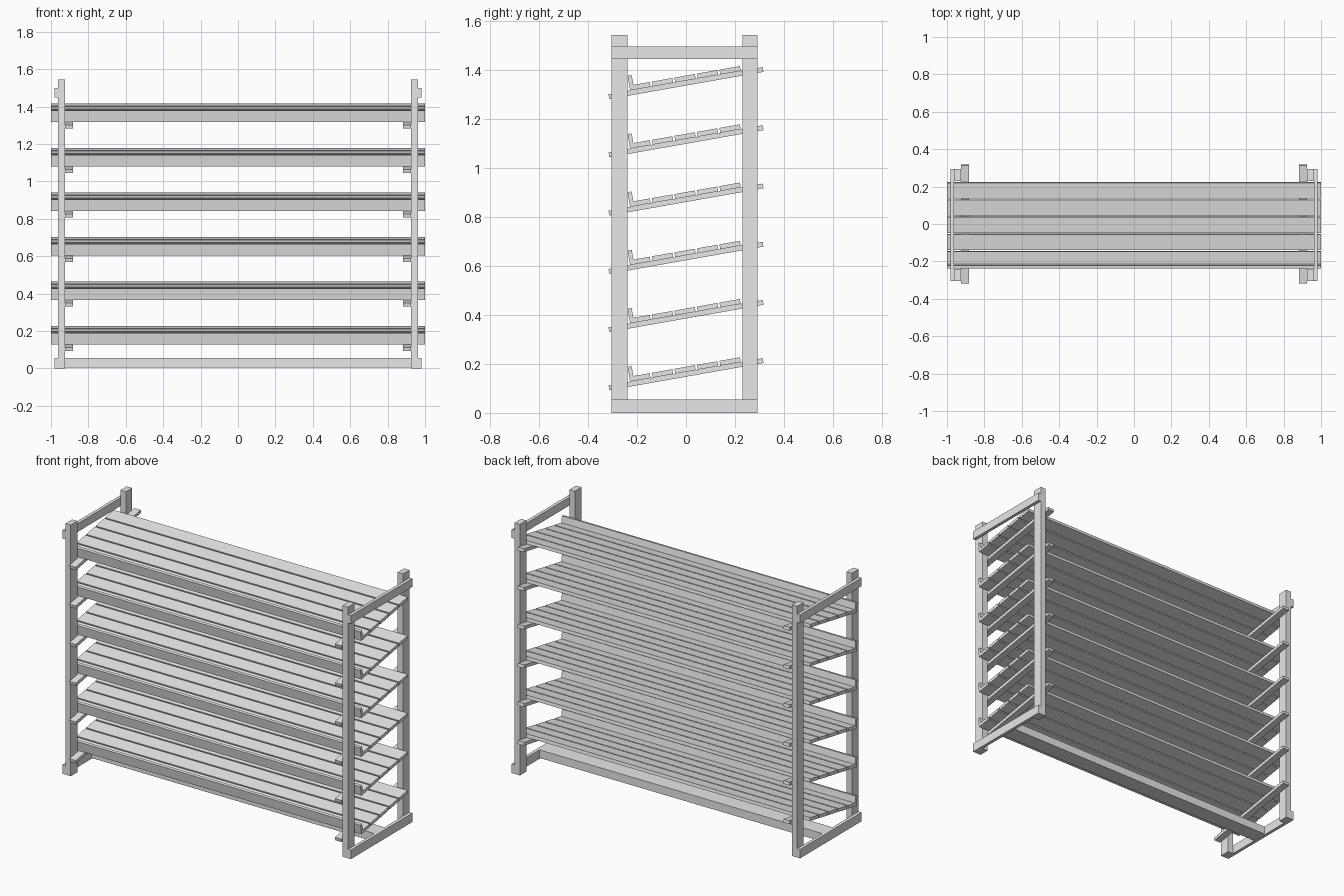
import bpy
from math import radians
from mathutils import Matrix, Vector

cube = bpy.data.objects.get("Cube")
if cube:
    bpy.data.objects.remove(cube, do_unlink=True)

# Single grey for the whole rack
grey = bpy.data.materials.new("plain_grey")
grey.use_nodes = True
grey.diffuse_color = (0.8, 0.8, 0.8, 1)
grey.node_tree.nodes["Principled BSDF"].inputs["Base Color"].default_value = (0.8, 0.8, 0.8, 1)


def box(name, x, y, z, frame=Matrix()):
    """Box spanning three (min, max) ranges, placed in a local frame."""
    spans = (x, y, z)
    bpy.ops.mesh.primitive_cube_add(size=1)
    ob = bpy.context.object
    ob.name = name
    ob.data.materials.append(grey)
    size = Matrix.Diagonal([hi - lo for lo, hi in spans] + [1])
    middle = Vector([(lo + hi) / 2 for lo, hi in spans])
    ob.data.transform(Matrix.Translation(middle) @ size)
    ob.matrix_world = frame
    return ob


def sided(side, inner, outer):
    return tuple(sorted((side * inner, side * outer)))


# End frames: two posts joined by outer rails
for side, label in ((1, "left"), (-1, "right")):
    post_x = sided(side, 0.925, 0.962)
    rail_x = sided(side, 0.962, 0.982)
    box(f"{label}_front_post", post_x, (-0.305, -0.24), (0, 1.545))
    box(f"{label}_back_post", post_x, (0.23, 0.293), (0, 1.545))
    box(f"{label}_bottom_rail", rail_x, (-0.305, 0.293), (0, 0.055))
    box(f"{label}_top_rail", rail_x, (-0.305, 0.293), (1.447, 1.498))

# Long floor beam between the end frames
box("floor_beam", (-0.962, 0.962), (-0.05, 0.05), (0.005, 0.055))

# Sloping shelves: supports, slats and a front lip
for level in range(6):
    n = level + 1
    frame = Matrix.Translation((0, 0, 0.158 + 0.238 * level)) @ Matrix.Rotation(radians(10), 4, "X")
    for side, label in ((1, "left"), (-1, "right")):
        box(f"shelf_{n}_{label}_support", sided(side, 0.882, 0.925),
            (-0.32, 0.32), (-0.01, 0.01), frame)
    for i in range(5):
        start = -0.23 + 0.0935 * i
        first = 0.017 if i == 0 else 0
        box(f"shelf_{n}_slat_{i + 1}", (-1, 1), (start + first, start + 0.085), (0.01, 0.03), frame)
    box(f"shelf_{n}_front_lip", (-1, 1), (-0.23, -0.213), (0.01, 0.071), frame)
